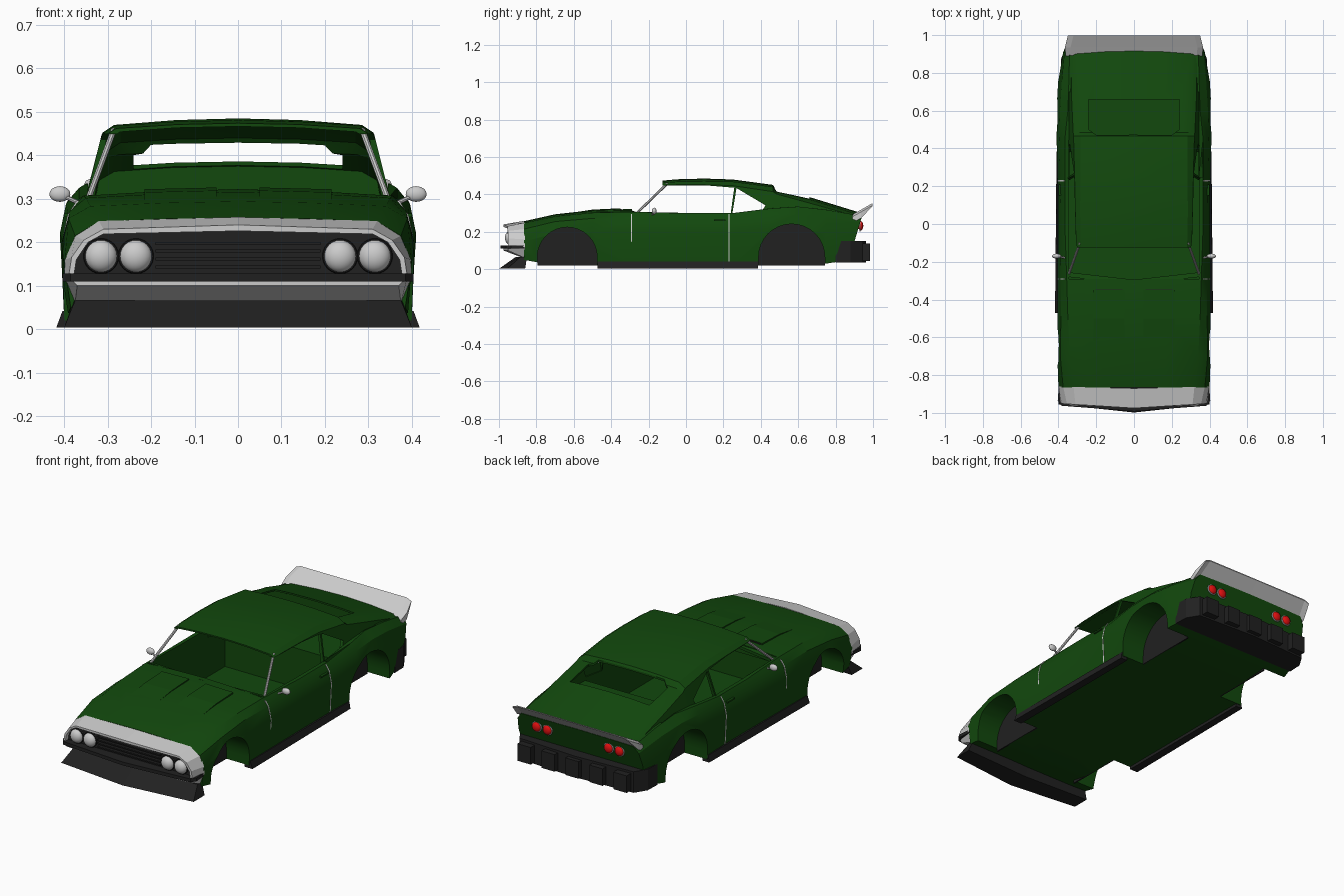
import bpy, bmesh, math
from mathutils import Vector

if "Cube" in bpy.data.objects:
    bpy.data.objects.remove(bpy.data.objects["Cube"])


def material(name, rgb):
    m = bpy.data.materials.new(name)
    m.diffuse_color = (*rgb, 1)
    m.use_nodes = True
    m.node_tree.nodes["Principled BSDF"].inputs["Base Color"].default_value = m.diffuse_color
    return m


GREEN = material("green_paint", (0.006, 0.065, 0.004))
DARK = material("dark_trim", (0.015, 0.015, 0.015))
RED = material("red_lens", (0.75, 0.005, 0.005))


def solid(name, loops, mat=None):
    """Skin a closed solid through matching loops of points."""
    bm = bmesh.new()
    rings = [[bm.verts.new(p) for p in lp] for lp in loops]
    n = len(rings[0])
    for a, b in zip(rings, rings[1:]):
        for i in range(n):
            j = (i + 1) % n
            bm.faces.new((a[i], a[j], b[j], b[i]))
    caps = [bm.faces.new(rings[0][::-1]), bm.faces.new(rings[-1])]
    bm.normal_update()
    bmesh.ops.triangulate(bm, faces=caps)
    if bm.calc_volume(signed=True) < 0:
        bmesh.ops.reverse_faces(bm, faces=bm.faces)
    me = bpy.data.meshes.new(name)
    bm.to_mesh(me)
    bm.free()
    ob = bpy.data.objects.new(name, me)
    bpy.context.collection.objects.link(ob)
    if mat:
        me.materials.append(mat)
    return ob


def sym(half):
    """Complete a half outline across x = 0."""
    return half + [(-x, y, z) for x, y, z in reversed(half) if x > 0]


def prism(name, yz, x0, x1, mat=None):
    return solid(name, [[(x, y, z) for y, z in yz] for x in (x0, x1)], mat)


def box(name, x0, x1, y0, y1, z0, z1, mat=None):
    return prism(name, [(y0, z0), (y1, z0), (y1, z1), (y0, z1)], x0, x1, mat)


def cut(ob, cutter):
    m = ob.modifiers.new("cut", 'BOOLEAN')
    m.operation, m.solver, m.object = 'DIFFERENCE', 'EXACT', cutter
    bpy.context.view_layer.update()
    bpy.context.view_layer.objects.active = ob
    bpy.ops.object.modifier_apply(modifier=m.name)
    bpy.data.objects.remove(cutter)


def smooth(ob, deg=28):
    bpy.ops.object.select_all(action='DESELECT')
    ob.select_set(True)
    bpy.context.view_layer.objects.active = ob
    bpy.ops.object.shade_smooth_by_angle(angle=math.radians(deg))


def bar(name, p, q, r, mat=None):
    p, q = Vector(p), Vector(q)
    bpy.ops.mesh.primitive_cylinder_add(vertices=8, radius=r, depth=(q - p).length, location=(p + q) / 2,
                                        rotation=(q - p).to_track_quat('Z', 'Y').to_euler())
    bpy.context.object.name = name
    if mat:
        bpy.context.object.data.materials.append(mat)


def ball(name, loc, scale, mat=None):
    bpy.ops.mesh.primitive_uv_sphere_add(segments=20, ring_count=12, radius=1, location=loc)
    ob = bpy.context.object
    ob.name, ob.scale = name, scale
    if mat:
        ob.data.materials.append(mat)
    smooth(ob, 60)


def ring(name, loc, r, t, mat=None):
    bpy.ops.mesh.primitive_torus_add(major_radius=r, minor_radius=t, major_segments=24, minor_segments=6,
                                     location=loc, rotation=(math.pi / 2, 0, 0))
    bpy.context.object.name = name
    if mat:
        bpy.context.object.data.materials.append(mat)


# Lower body: y, bottom z, bottom x, mid x, mid z, shoulder x, z, top edge x, z, centre z
stations = [
    (-.865, .05, .385, .400, .15, .375, .215, .32, .248, .257),
    (-.70, .02, .400, .406, .19, .390, .255, .34, .283, .294),
    (-.50, .02, .400, .406, .20, .387, .272, .35, .302, .316),
    (-.30, .02, .398, .405, .20, .387, .270, .356, .307, .322),
    (.00, .02, .395, .402, .20, .390, .260, .366, .300, .300),
    (.25, .02, .395, .404, .20, .391, .262, .366, .300, .300),
    (.45, .02, .402, .410, .22, .396, .288, .366, .325, .330),
    (.60, .02, .402, .410, .22, .392, .295, .350, .335, .340),
    (.75, .03, .395, .402, .20, .383, .283, .345, .318, .325),
    (.91, .05, .365, .375, .18, .366, .250, .340, .285, .290)]
loops = []
for y, zb, wb, wm, zm, ws, zs, wt, zt, zc in stations:
    lean = .3 if y > .9 else 0
    half = [(0, zb), (wb, zb), (wm, zm), (ws, zs), (wt, zt), (wt * .5, zt * .3 + zc * .7), (0, zc)]
    loops.append(sym([(x, y + lean * (z - .18), z) for x, z in half]))
body = solid("lower_body", loops, GREEN)
cut(body, prism("cabin_cutter", [(-.46, .035), (.38, .035), (.38, .25), (.70, .25), (.70, .6),
                                 (-.29, .6), (-.29, .27), (-.46, .27)], -.345, .345))
# Wheel arches with dark inner panels
for label, yc, r in (("front", -.635, .16), ("rear", .565, .177)):
    arch = [(yc + r * math.cos(a), .065 + r * math.sin(a)) for a in [math.pi * i / 16 for i in range(17)]]
    arch += [(yc - r, -.05), (yc + r, -.05)]
    inner = arch[:-2] + [(yc - r, .02), (yc + r, .02)]
    for s in (-1, 1):
        cut(body, prism("arch_cutter", arch, s * .26, s * .6))
        prism(label + "_wheel_well_panel", inner, s * .255, s * .263, DARK)
smooth(body)

# Roof and fastback: y, lower edge x, z, upper edge x, z, centre z
roof_st = [(-.125, .355, .305, .447, .280, .462, .474),
           (-.05, .357, .308, .452, .284, .468, .481),
           (.10, .360, .312, .452, .285, .470, .485),
           (.25, .363, .314, .447, .282, .468, .480),
           (.465, .366, .320, .415, .282, .440, .451),
           (.485, .366, .322, .402, .284, .413, .420),
           (.66, .360, .330, .354, .295, .374, .386),
           (.92, .340, .335, .281, .310, .293, .306)]


def roof_loop(st, d, zb, y=None):
    _, wb, we, ze, wr, zr, zc = st
    y = st[0] if y is None else y
    return sym([(0, y, zb), (wb - d, y, zb), (we - d, y, ze - d), (wr - d, y, zr - d),
                (wr * .5, y, zr * .25 + zc * .75 - d), (0, y, zc - d)])


roof = solid("roof", [roof_loop(s, 0, .25) for s in roof_st], GREEN)
inner_y = [-.2, None, None, None, None, None, .67]
cut(roof, solid("roof_cutter", [roof_loop(s, .011, .2, y) for s, y in zip(roof_st, inner_y)]))
cut(roof, prism("door_window_cutter", [(-.3, .22), (.228, .22), (.258, .436), (.1, .449), (-.3, .449)], -.6, .6))
cut(roof, prism("quarter_window_cutter", [(.24, .25), (.27, .434), (.425, .342), (.38, .27)], -.6, .6))
cut(roof, solid("rear_window_cutter", [sym([(0, .472, z), (.20, .472, z), (.24, .50, z), (.24, .66, z), (0, .66, z)])
                                       for z in (.3, .439)]))
smooth(roof)

# Nose surround with grille opening
rear_n = [(0, .06), (.375, .06), (.40, .12), (.398, .16), (.375, .215), (.32, .249), (0, .258)]
front_n = [(0, .10), (.37, .10), (.39, .12), (.383, .165), (.355, .205), (.31, .230), (0, .240)]
bow = lambda x, y, d: y - d * (1 - x / .4)
nose = solid("nose_surround", [sym([(x, bow(x, -.86, .01), z) for x, z in rear_n]),
                               sym([(x, bow(x, -.95, .025), z) for x, z in front_n])])
grille = [(0, .122), (.378, .122), (.372, .16), (.345, .20), (.31, .219), (0, .226)]
cut(nose, solid("grille_cutter", [sym([(x, y, z) for x, z in grille]) for y in (-1.1, -.92)]))
solid("grille_panel", [sym([(x, y, z) for x, z in grille]) for y in (-.928, -.915)], DARK)
for z in (.14, .158, .176, .194):
    box("grille_bar", -.19, .19, -.943, -.925, z, z + .007, DARK)

# Front bumper blade and chin spoiler
blade = [(0, -.86), (.398, -.86), (.404, -.935), (.385, -.962), (0, -.992)]
solid("front_bumper", [sym([(x, y, z) for x, y in blade]) for z in (.11, .128)], DARK)
solid("chin_spoiler", [sym([(0, -.85, .066), (.378, -.85, .066), (.375, -.885, .066), (0, -.91, .066)]),
                       sym([(0, -.88, .004), (.40, -.86, .004), (.40, -.955, .004), (0, -.998, .004)])], DARK)

# Rear bumper with blocks
rb = [(0, .80), (.388, .80), (.385, .88), (.345, .945), (0, .962)]
solid("rear_bumper", [sym([(x, y, z) for x, y in rb]) for z in (.035, .15)], DARK)
for x in (-.29, -.145, 0, .145, .29):
    box("rear_bumper_block", x - .04, x + .04, .92, .984, .045, .138, DARK)

# Tail spoiler
sp = [(.89, .362, .250, .293), (.935, .366, .272, .318), (.998, .35, .338, .354)]
solid("tail_spoiler", [sym([(0, y, a + .012), (w - .03, y, a + .010), (w, y, a), (w, y, b - .012),
                            (w - .03, y, b), (0, y, b)]) for y, w, a, b in sp])

for s in (-1, 1):
    # Lamps
    for x in (.315, .235):
        ball("headlight", (s * x, -.94, .168), (.037, .028, .037))
        ring("headlight_rim", (s * x, -.94, .168), .037, .004, DARK)
    for x in (.25, .185):
        ball("tail_light", (s * x, .934, .232), (.025, .014, .025), RED)
        ring("tail_light_rim", (s * x, .930, .232), .026, .004)
    # Windscreen pillars, mirrors, door handles and seams
    bar("windscreen_pillar", (s * .345, -.265, .298), (s * .286, -.10, .458), .007)
    bar("mirror_stem", (s * .365, -.18, .290), (s * .41, -.17, .31), .005)
    ball("mirror", (s * .41, -.17, .311), (.024, .013, .018))
    box("door_handle", s * .385, s * .400, .15, .21, .258, .266, GREEN)
    for y in (-.295, .226):
        solid("door_seam", [[(s * (x - d), y + e, z) for d, e in ((.02, 0), (-.0015, 0), (-.0015, .006), (.02, .006))]
                            for x, z in ((.396, .04), (.404, .20), (.391, .262), (.37, .296))])
    # Side skirts
    solid("side_skirt", [[(s * a, y, .004), (s * b, y, .004), (s * .404, y, .042), (s * a, y, .042)]
                         for y, a, b in ((-.472, .37, .418), (.385, .37, .41))], DARK)
    # Raised hood panels and rear-facing slots
    solid("hood_panel", [[(s * .05, y, z - .03), (s * .05, y, z), (s * .215, y, z - .004), (s * .215, y, z - .03)]
                         for y, z in ((-.62, .301), (-.50, .319), (-.35, .326))], GREEN)
    box("hood_slot", s * .06, s * .205, -.352, -.346, .312, .321, DARK)

# Cowl edge below the windscreen
solid("cowl", [sym([(0, y - .02, z - .015), (.35, y + .02, z - .03), (.35, y + .02, z - .014), (0, y - .02, z)])
               for y, z in ((-.30, .322), (-.275, .316))], GREEN)
